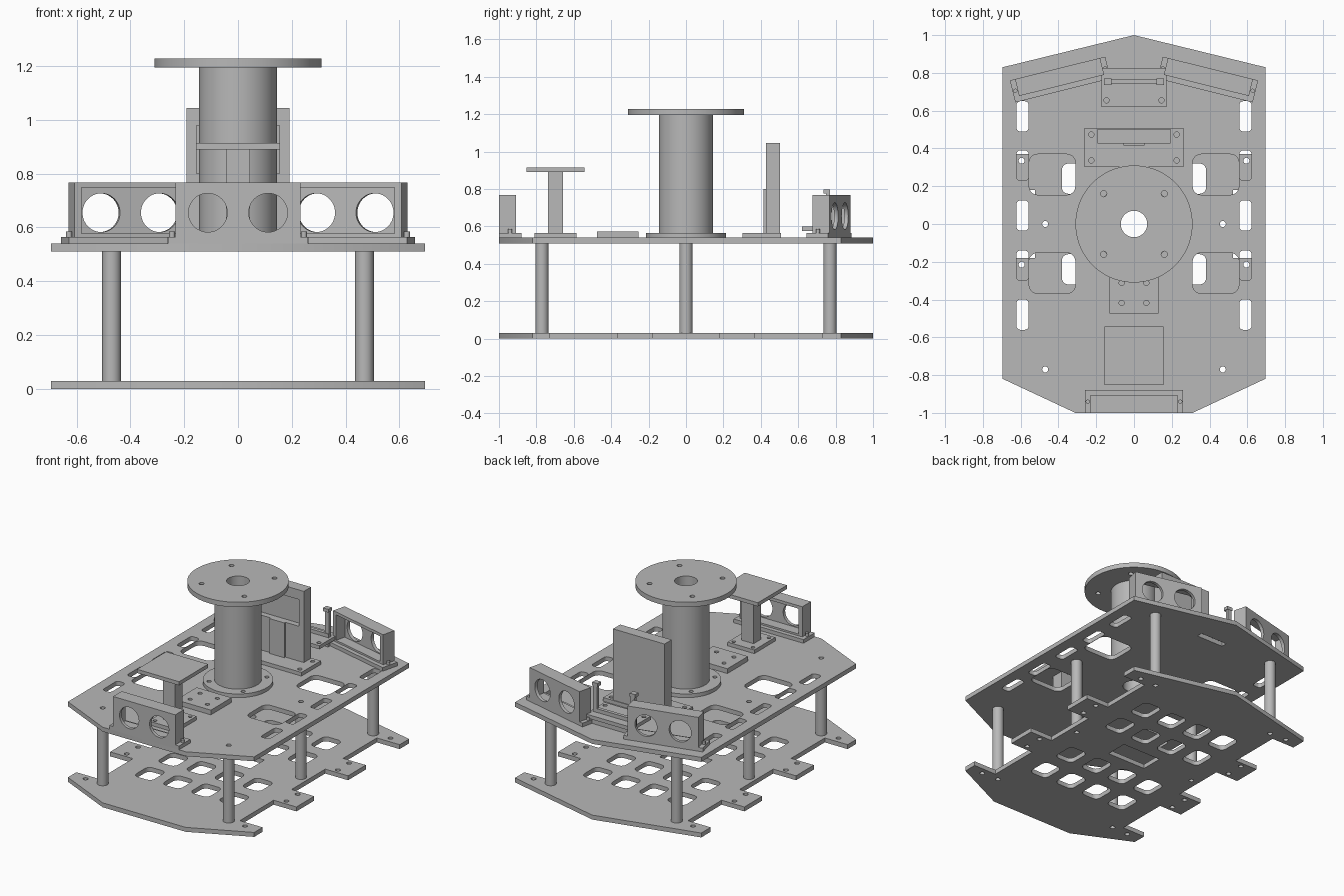
import bpy, bmesh, math
from mathutils import Matrix

cube = bpy.data.objects.get("Cube")
if cube:
    bpy.data.objects.remove(cube, do_unlink=True)

grey = bpy.data.materials.new("machined_grey")
grey.use_nodes = True
grey.diffuse_color = (0.48, 0.48, 0.48, 1)
grey.node_tree.nodes["Principled BSDF"].inputs["Base Color"].default_value = grey.diffuse_color


# Profile helpers: each returns a closed loop of 2D points
def circle(x, y, r, n=32):
    return [(x + r * math.cos(math.tau * i / n), y + r * math.sin(math.tau * i / n)) for i in range(n)]


def rect(x0, x1, y0, y1):
    return [(x0, y0), (x1, y0), (x1, y1), (x0, y1)]


def rounded(x, y, w, h, r, n=5):
    pts = []
    for k, (sx, sy) in enumerate([(1, 1), (-1, 1), (-1, -1), (1, -1)]):
        cx, cy = x + sx * (w / 2 - r), y + sy * (h / 2 - r)
        for i in range(n + 1):
            a = math.pi / 2 * (k + i / n)
            pts.append((cx + r * math.cos(a), cy + r * math.sin(a)))
    return pts


def corners(x, y, r):
    return [circle(sx * x, sy * y, r, 16) for sx in (-1, 1) for sy in (-1, 1)]


def mirrored(half):
    return half + [(-x, y) for x, y in reversed(half) if x != 0]


def slab(name, loops, z0, z1, matrix=Matrix()):
    """Extrude an outline, with any further loops as holes, from z0 to z1."""
    curve = bpy.data.curves.new(name, "CURVE")
    curve.dimensions = "2D"
    curve.fill_mode = "BOTH"
    curve.extrude = (z1 - z0) / 2
    for loop in loops:
        spline = curve.splines.new("POLY")
        spline.points.add(len(loop) - 1)
        for point, (x, y) in zip(spline.points, loop):
            point.co = (x, y, 0, 1)
        spline.use_cyclic_u = True
    temp = bpy.data.objects.new(name + "_profile", curve)
    bpy.context.collection.objects.link(temp)
    deps = bpy.context.evaluated_depsgraph_get()
    mesh = bpy.data.meshes.new_from_object(temp.evaluated_get(deps))
    bpy.data.objects.remove(temp, do_unlink=True)
    bm = bmesh.new()
    bm.from_mesh(mesh)
    bmesh.ops.remove_doubles(bm, verts=bm.verts, dist=1e-5)
    bmesh.ops.recalc_face_normals(bm, faces=bm.faces)
    bmesh.ops.transform(bm, matrix=matrix @ Matrix.Translation((0, 0, (z0 + z1) / 2)), verts=bm.verts)
    bm.to_mesh(mesh)
    bm.free()
    mesh.materials.clear()
    mesh.materials.append(grey)
    mesh.name = name
    obj = bpy.data.objects.new(name, mesh)
    bpy.context.collection.objects.link(obj)
    bpy.ops.object.select_all(action="DESELECT")
    obj.select_set(True)
    bpy.context.view_layer.objects.active = obj
    bpy.ops.object.shade_smooth_by_angle(angle=math.radians(30))
    return obj


def box(name, x0, x1, y0, y1, z0, z1, matrix=Matrix()):
    return slab(name, [rect(x0, x1, y0, y1)], z0, z1, matrix)


DECK = 0.54
FOOT = 0.565
SIDE = 0.695
posts = [(s * 0.47, y) for s in (-1, 1) for y in (-0.77, 0, 0.77)]
post_holes = [circle(x, y, 0.016, 16) for x, y in posts]

# Upper deck: wheel-arch windows, side slots and centre bore
upper = [mirrored([(0.31, -1), (SIDE, -0.82), (SIDE, 0.83), (0, 1)])] + post_holes
upper += [circle(0, 0, 0.07), rect(-0.1, 0.1, 0.74, 0.78)]
for s in (-1, 1):
    upper += [rounded(s * 0.59, y, 0.064, 0.16, 0.02) for y in (0.57, 0.31, 0.045, -0.22, -0.48)]
    upper += [rounded(s * 0.433, y, 0.245, 0.215, 0.045) for y in (0.262, -0.26)]
slab("upper_deck", upper, 0.51, DECK)

# Lower deck: notched sides and a grid of lightening holes
NOTCH = 0.525
half = [(0.31, -1), (SIDE, -0.82)]
for y0, y1 in [(-0.73, -0.37), (-0.18, 0.18), (0.37, 0.73)]:
    half += [(SIDE, y0), (NOTCH, y0), (NOTCH, y1), (SIDE, y1)]
half += [(SIDE, 0.83), (0, 1)]
lower = [mirrored(half)] + post_holes + [rect(-0.145, 0.145, -0.075, 0.075)]
lower += [rounded(x, y, 0.135, 0.16, 0.035)
          for x in (-0.315, -0.105, 0.105, 0.315) for y in (-0.49, -0.24, 0.24, 0.49)]
for y in (0.215, 0.335, 0.775):
    lower += corners(0.595, y, 0.016)
slab("lower_deck", lower, 0, 0.03)

# Hollow standoffs between the decks
for x, y in posts:
    slab("standoff", [circle(x, y, 0.035), circle(x, y, 0.016, 16)], 0.03, 0.51)

# Central tower
bore = circle(0, 0, 0.07)
slab("tower_flange", [circle(0, 0, 0.215, 64), bore] + corners(0.127, 0.127, 0.014), DECK, FOOT)
slab("tower_column", [circle(0, 0, 0.145, 64), bore], FOOT, 1.195)
slab("tower_disc", [circle(0, 0, 0.31, 96), bore] + corners(0.16, 0.16, 0.016), 1.195, 1.228)


# Twin-eye sensor housings: local -y points outward, open on the inner side
def sensor(name, x, y, degrees):
    place = Matrix.Translation((x, y, 0)) @ Matrix.Rotation(math.radians(degrees), 4, "Z")
    upright = place @ Matrix.Rotation(math.pi / 2, 4, "X")
    z0, z1 = FOOT, 0.768
    box(name + "_base", -0.26, 0.26, 0, 0.12, DECK, FOOT, place)
    eyes = [circle(s * 0.112, 0.655, 0.072, 48) for s in (-1, 1)]
    slab(name + "_face", [rect(-0.232, 0.232, z0, z1)] + eyes, -0.022, 0, upright)
    slab(name + "_frame", [rect(-0.232, 0.232, z0, z1), rect(-0.205, 0.205, z0 + 0.012, z1 - 0.02)],
         -0.092, -0.022, upright)
    for s in (-1, 1):
        slab(name + "_screw", [circle(s * 0.245, 0.06, 0.011, 16)], FOOT, 0.585, place)


sensor("front_sensor", 0, -1, 0)
sensor("back_left_sensor", 0.405, 0.823, 166)
sensor("back_right_sensor", -0.405, 0.823, 194)

# Raised table behind the front sensor
table = Matrix.Translation((0, -0.697, 0))
slab("table_base", [rect(-0.1, 0.1, -0.112, 0.112)] + corners(0.072, 0.085, 0.012), DECK, FOOT, table)
box("table_post", -0.045, 0.045, -0.04, 0.04, FOOT, 0.89, table)
box("table_top", -0.157, 0.157, -0.155, 0.155, 0.89, 0.915, table)

# Low circuit block in front of the tower
block = Matrix.Translation((0, -0.365, 0))
slab("circuit_block", [rect(-0.13, 0.13, -0.11, 0.11)] + corners(0.065, 0.053, 0.014), DECK, 0.572, block)

# Tall panel behind the tower, with a pocket and a rib on its front
foot = Matrix.Translation((0, 0.405, 0))
slab("panel_base", [rect(-0.262, 0.262, -0.103, 0.103)] + corners(0.226, 0.068, 0.014), DECK, FOOT, foot)
upright = Matrix.Rotation(math.pi / 2, 4, "X")
outline = rect(-0.192, 0.192, FOOT, 1.045)
slab("panel_back", [outline], -0.503, -0.465, upright)
slab("panel_front", [outline, rect(-0.155, 0.155, 0.8, 0.98)], -0.465, -0.427, upright)
box("panel_rib", -0.055, 0.055, 0.415, 0.427, FOOT, 0.8)

# Rear bracket with two hooked uprights
slab("bracket_plate", [rect(-0.173, 0.173, 0.62, 0.825)]
     + [circle(s * 0.145, 0.655, 0.014, 16) for s in (-1, 1)], 0.575, 0.6)
box("bracket_support", -0.155, 0.155, 0.74, 0.81, DECK, 0.575)
box("bracket_bar", -0.155, 0.155, 0.745, 0.768, 0.6, 0.625)
for s in (-1, 1):
    peg = Matrix.Translation((s * 0.14, 0.757, 0))
    box("bracket_upright", -0.014, 0.014, -0.008, 0.012, 0.6, 0.775, peg)
    box("bracket_hook", -0.02, 0.02, -0.022, 0.014, 0.775, 0.797, peg)
